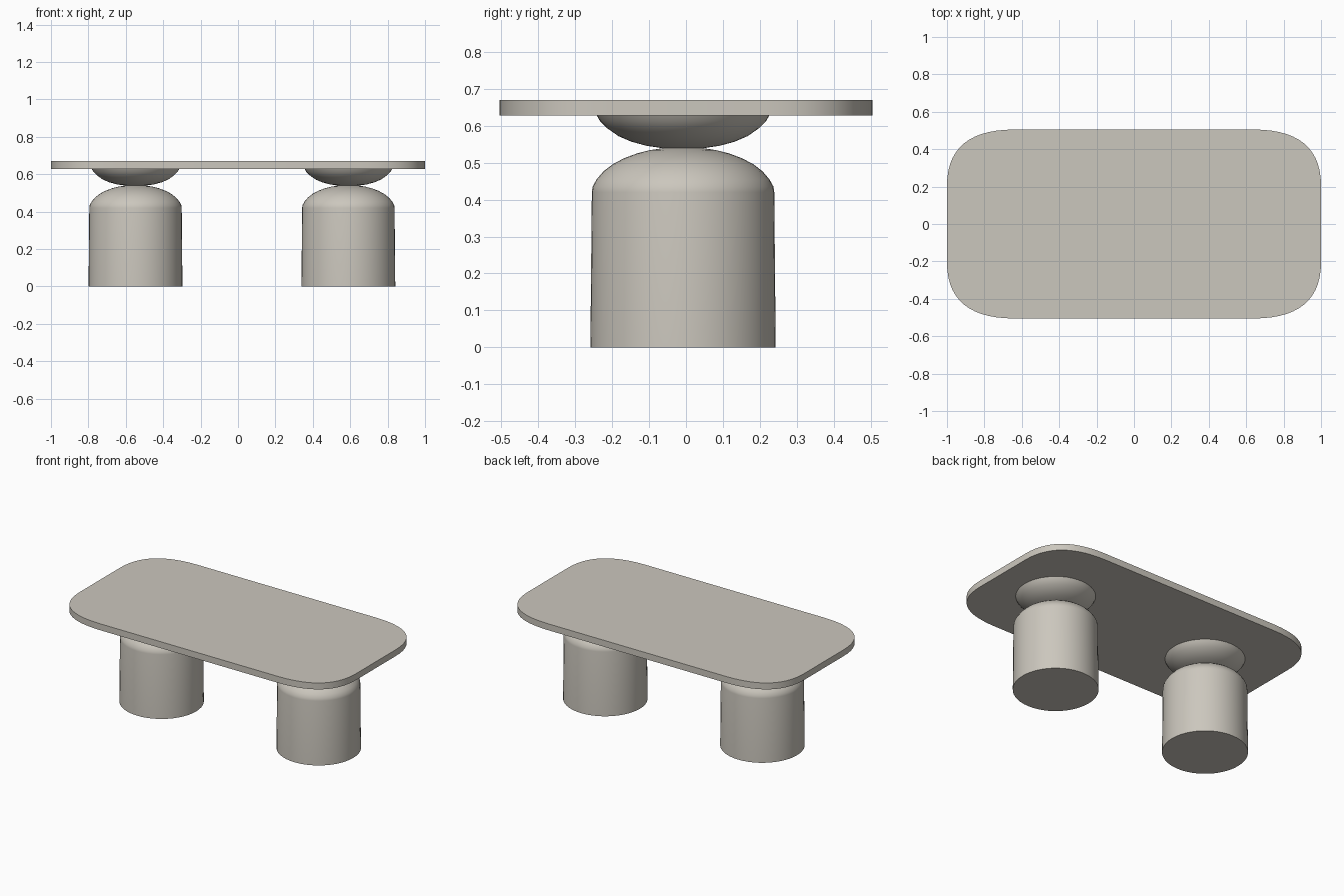
import bpy, bmesh, math

if "Cube" in bpy.data.objects:
    bpy.data.objects.remove(bpy.data.objects["Cube"])

stone = bpy.data.materials.new("warm grey stone")
stone.diffuse_color = (0.60, 0.57, 0.51, 1)
stone.use_nodes = True
stone.node_tree.nodes["Principled BSDF"].inputs["Base Color"].default_value = stone.diffuse_color


def finish(bm, name, angle):
    bmesh.ops.recalc_face_normals(bm, faces=bm.faces)
    me = bpy.data.meshes.new(name)
    bm.to_mesh(me)
    bm.free()
    ob = bpy.data.objects.new(name, me)
    bpy.context.collection.objects.link(ob)
    me.materials.append(stone)
    bpy.ops.object.select_all(action='DESELECT')
    ob.select_set(True)
    bpy.context.view_layer.objects.active = ob
    bpy.ops.object.shade_smooth_by_angle(angle=math.radians(angle))
    return ob


def lathe(name, profile, cx, cy, sides=48):
    """Revolve (radius, z) points and cap both ends."""
    bm = bmesh.new()
    rings = []
    for r, z in profile:
        rings.append([bm.verts.new((cx + r * math.cos(2 * math.pi * i / sides),
                                    cy + r * math.sin(2 * math.pi * i / sides), z))
                      for i in range(sides)])
    for a, b in zip(rings, rings[1:]):
        for i in range(sides):
            j = (i + 1) % sides
            bm.faces.new((a[i], a[j], b[j], b[i]))
    bm.faces.new(rings[0])
    bm.faces.new(rings[-1])
    return finish(bm, name, 40)


# Table top: softly curved corners, elongated along x
HX, HY, Z0, Z1 = 1.0, 0.505, 0.628, 0.67
A, B, N = 0.36, 0.30, 14
corner = []
for i in range(N + 1):
    t = i / N
    corner.append((HX - A * t * t, HY - B * (1 - t) ** 2))
outline = []
for sx, sy in ((1, 1), (-1, 1), (-1, -1), (1, -1)):
    pts = corner if sx * sy > 0 else corner[::-1]
    outline += [(sx * x, sy * y) for x, y in pts]
bm = bmesh.new()
face = bm.faces.new([bm.verts.new((x, y, Z0)) for x, y in outline])
ext = bmesh.ops.extrude_face_region(bm, geom=[face], use_keep_orig=True)
for v in ext["geom"]:
    if isinstance(v, bmesh.types.BMVert):
        v.co.z = Z1
finish(bm, "table_top", 40)

# Domed pedestals with an upturned bowl between each and the top
dome = [(0.251, 0), (0.247, 0.42), (0.245, 0.435), (0.234, 0.455), (0.215, 0.477),
        (0.19, 0.496), (0.16, 0.512), (0.125, 0.525), (0.09, 0.534),
        (0.05, 0.540), (0.02, 0.542)]
bowl = [(0.02, 0.538), (0.06, 0.540), (0.10, 0.546), (0.14, 0.557),
        (0.175, 0.572), (0.205, 0.593), (0.225, 0.613), (0.235, 0.630)]
for side, x in (("left", -0.548), ("right", 0.59)):
    lathe(side + "_pedestal", dome, x, -0.008)
    lathe(side + "_bowl", bowl, x, -0.008)
